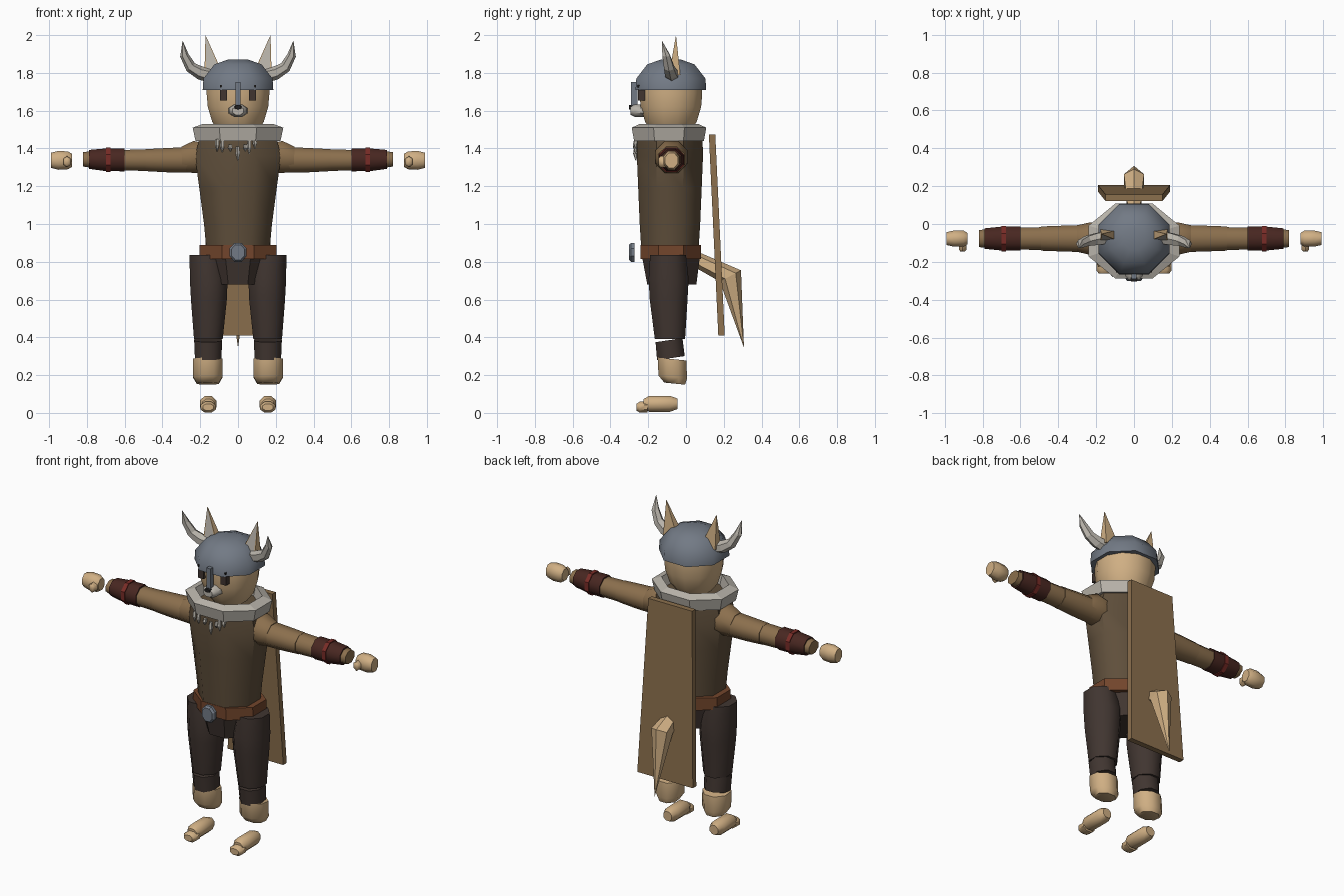
import bpy, bmesh, math
from mathutils import Vector

if "Cube" in bpy.data.objects:
    bpy.data.objects.remove(bpy.data.objects["Cube"])


def material(name, r, g, b):
    m = bpy.data.materials.new(name)
    m.use_nodes = True
    m.diffuse_color = (r, g, b, 1)
    bsdf = next(n for n in m.node_tree.nodes if n.type == "BSDF_PRINCIPLED")
    bsdf.inputs["Base Color"].default_value = (r, g, b, 1)
    return m


SKIN = material("tan fur", .63, .43, .23)
STEEL = material("steel", .17, .195, .235)
FUR = material("pale fur and bone", .48, .45, .40)
TUNIC = material("olive tunic", .115, .078, .044)
PANTS = material("dark trousers", .052, .036, .030)
BELT = material("rust leather", .17, .06, .025)
BRACER = material("dark red leather", .065, .02, .015)
RED = material("red band", .19, .025, .02)
BLACK = material("black nose", .015, .014, .014)
CLOTH = material("brown cloth", .26, .16, .075)

X, Y, Z = Vector((1, 0, 0)), Vector((0, 1, 0)), Vector((0, 0, 1))


def finish(bm, name, mats, smooth):
    bmesh.ops.remove_doubles(bm, verts=bm.verts, dist=.0005)
    bmesh.ops.recalc_face_normals(bm, faces=bm.faces)
    me = bpy.data.meshes.new(name)
    bm.to_mesh(me)
    bm.free()
    for m in mats:
        me.materials.append(m)
    if smooth:
        me.polygons.foreach_set("use_smooth", [True] * len(me.polygons))
        me.set_sharp_from_angle(angle=math.radians(smooth))
    ob = bpy.data.objects.new(name, me)
    bpy.context.collection.objects.link(ob)
    return ob


def loft_bm(rings, n, u, t=None, closed=False):
    """Skin n-sided rings (x, y, z, half size along u, half size across)."""
    bm = bmesh.new()
    pts = [Vector(r[:3]) for r in rings]
    k = 1 / math.cos(math.pi / n)
    loops = []
    for i, r in enumerate(rings):
        d = t or pts[min(i + 1, len(pts) - 1)] - pts[max(i - 1, 0)]
        v = d.cross(u).normalized()
        angles = [(j + .5) * math.tau / n for j in range(n)]
        loops.append([bm.verts.new(pts[i] + u * (r[3] * k * math.cos(a))
                                   + v * (r[4] * k * math.sin(a))) for a in angles])
    pairs = list(zip(loops, loops[1:]))
    if closed:
        pairs.append((loops[-1], loops[0]))
    else:
        bm.faces.new(loops[0])
        bm.faces.new(loops[-1])
    for a, b in pairs:
        for j in range(n):
            bm.faces.new((a[j], a[j - 1], b[j - 1], b[j]))
    return bm


def loft(name, mat, rings, n=8, u=X, t=Z, smooth=50, closed=False):
    return finish(loft_bm(rings, n, u, t, closed), name, [mat], smooth)


def box(name, mat, x, y, z, sx, sy, sz):
    return loft(name, mat, [(x, y, z - sz, sx, sy), (x, y, z + sz, sx, sy)], 4, smooth=0)


CY = -.085

# Head and face
loft("head", SKIN, [(0, -.08, z, r, r) for z, r in
     ((1.49, .10), (1.54, .136), (1.62, .16), (1.69, .166), (1.75, .166))], 12)
loft("snout", FUR, [(0, -.22, 1.60, .05, .033), (0, -.27, 1.60, .048, .033),
                    (0, -.295, 1.60, .03, .022)], 8, t=Y)
loft("nose", BLACK, [(0, -.27, 1.618, .022, .014), (0, -.303, 1.618, .016, .01)], 6, t=Y)

# Helmet with nose guard
loft("helmet", STEEL, [(0, -.08, z, r, r) for z, r in
     ((1.71, .187), (1.77, .183), (1.845, .125), (1.87, .055))], 8)
box("nose_guard", STEEL, 0, -.274, 1.685, .014, .016, .067)

# Torso, collar, pelvis, belt
loft("torso", TUNIC, [(0, CY, z, rx, ry) for z, rx, ry in
     ((.84, .165, .15), (1.0, .18, .16), (1.19, .205, .168), (1.36, .228, .175), (1.47, .2, .172))], 8)
loft("fur_collar", FUR, [(0, -.09, z, rx, ry) for z, rx, ry in
     ((1.44, .225, .185), (1.51, .24, .197), (1.53, .185, .155), (1.45, .16, .14))],
     8, smooth=0, closed=True)
loft("pelvis", PANTS, [(0, -.075, .68, .125, .13), (0, -.08, .84, .165, .155)], 8, smooth=0)
loft("belt", BELT, [(0, -.08, .815, .205, .16), (0, -.08, .89, .203, .16)], 8, smooth=0)
loft("belt_buckle", STEEL, [(0, -.272, .85, .045, .05), (0, -.29, .85, .045, .05),
                            (0, -.302, .85, .035, .04)], 8, t=Y, smooth=0)

# Bone charms on the chest
for x, top, length in ((-.11, 1.45, .065), (-.083, 1.44, .06), (-.04, 1.42, .035), (0, 1.41, .075),
                       (.04, 1.42, .035), (.06, 1.44, .07), (.09, 1.45, .05)):
    loft("bone_charm", FUR, [(x, -.265, top, .008, .008), (x, -.268, top - length * .5, .01, .01),
                             (x, -.265, top - length, .002, .002)], 5, smooth=0)

# Cape and tail
loft("cape", CLOTH, [(0, .188, .41, .19, .017), (0, .138, 1.475, .15, .017)], 4, smooth=0)
loft("tail", SKIN, [(0, .06, .81, .03, .035), (0, .235, .725, .053, .055),
                    (0, .307, .345, 0, 0)], 6, t=None, smooth=0)

for side, s in (("left", 1), ("right", -1)):
    # Eyes and helmet studs
    box(side + "_eye", PANTS, s * .077, -.235, 1.683, .018, .018, .028)
    box(side + "_helmet_stud", BLACK, s * .088, -.247, 1.73, .007, .01, .007)

    # Horn
    loft(side + "_horn", FUR, [(s * x, y, z, r, r) for x, y, z, r in
         ((.14, -.07, 1.785, .034), (.2, -.08, 1.80, .031), (.25, -.09, 1.83, .026),
          (.284, -.105, 1.893, .02), (.293, -.127, 1.968, .001))], 6, u=Y, t=None, smooth=0)

    # Ear with a pale inner face
    bm = loft_bm([(s * .128, -.06, 1.79, .05, .03), (s * .172, -.053, 2.0, 0, 0)], 4, X, Z)
    bmesh.ops.remove_doubles(bm, verts=bm.verts, dist=.0005)
    bmesh.ops.recalc_face_normals(bm, faces=bm.faces)
    bm.normal_update()
    front = [f for f in bm.faces if f.normal.y < -.7]
    bmesh.ops.inset_individual(bm, faces=front, thickness=.012)
    for f in front:
        f.material_index = 1
    finish(bm, side + "_ear", [SKIN, FUR], 0)

    # Arm
    def arm(name, mat, rows, n=8, smooth=50):
        loft(side + name, mat, [(s * x, -.077, z, ry, rz) for x, z, ry, rz in rows],
             n, u=Y, t=X, smooth=smooth)

    arm("_shoulder", CLOTH, ((.17, 1.35, .08, .075), (.235, 1.355, .085, .085), (.30, 1.343, .07, .066)))
    arm("_upper_arm", CLOTH, ((.25, 1.34, .072, .068), (.38, 1.338, .068, .064), (.49, 1.338, .064, .058)))
    arm("_forearm", CLOTH, ((.49, 1.338, .06, .057), (.62, 1.338, .058, .054),
                            (.79, 1.342, .048, .042), (.82, 1.342, .045, .038)))
    arm("_bracer", BRACER, ((.6, 1.34, .064, .061), (.7, 1.34, .063, .06), (.79, 1.342, .054, .05)))
    arm("_bracer_band", RED, ((.675, 1.34, .067, .066), (.70, 1.34, .067, .066)), smooth=0)
    arm("_hand", SKIN, ((.88, 1.337, .03, .035), (.9, 1.337, .042, .047),
                        (.95, 1.337, .043, .05), (.99, 1.337, .034, .04)))
    loft(side + "_thumb", SKIN, [(s * .905, -.1, 1.33, .02, .026), (s * .905, -.135, 1.33, .02, .026),
                                 (s * .905, -.146, 1.33, .012, .016)], 6, t=Y)

    # Leg
    def leg(name, mat, rows, t=Z, n=8):
        loft(side + name, mat, [(s * x, y, z, rx, ry) for x, y, z, rx, ry in rows], n, t=t)

    leg("_leg", PANTS, ((.168, -.095, .835, .088, .095), (.155, -.092, .71, .1, .106),
                        (.154, -.092, .6, .095, .1), (.157, -.085, .39, .076, .08)))
    leg("_shin", PANTS, ((.158, -.09, .385, .074, .072), (.158, -.08, .29, .07, .074)),
        t=Vector((0, -.15, 1)))
    leg("_ankle", SKIN, ((.16, -.074, .285, .078, .076), (.16, -.07, .19, .078, .076),
                         (.16, -.06, .155, .058, .055)), t=Vector((0, .1, 1)))

    # Foot
    loft(side + "_foot", SKIN, [(s * .158, y, .048, rx, rz) for y, rx, rz in
         ((-.225, .03, .025), (-.195, .044, .042), (-.085, .044, .042), (-.045, .028, .028))], 8, t=Y)
    loft(side + "_toes", SKIN, [(s * .158, y, .03, rx, rz) for y, rx, rz in
         ((-.262, .028, .018), (-.245, .041, .029), (-.205, .041, .029))], 8, t=Y)
